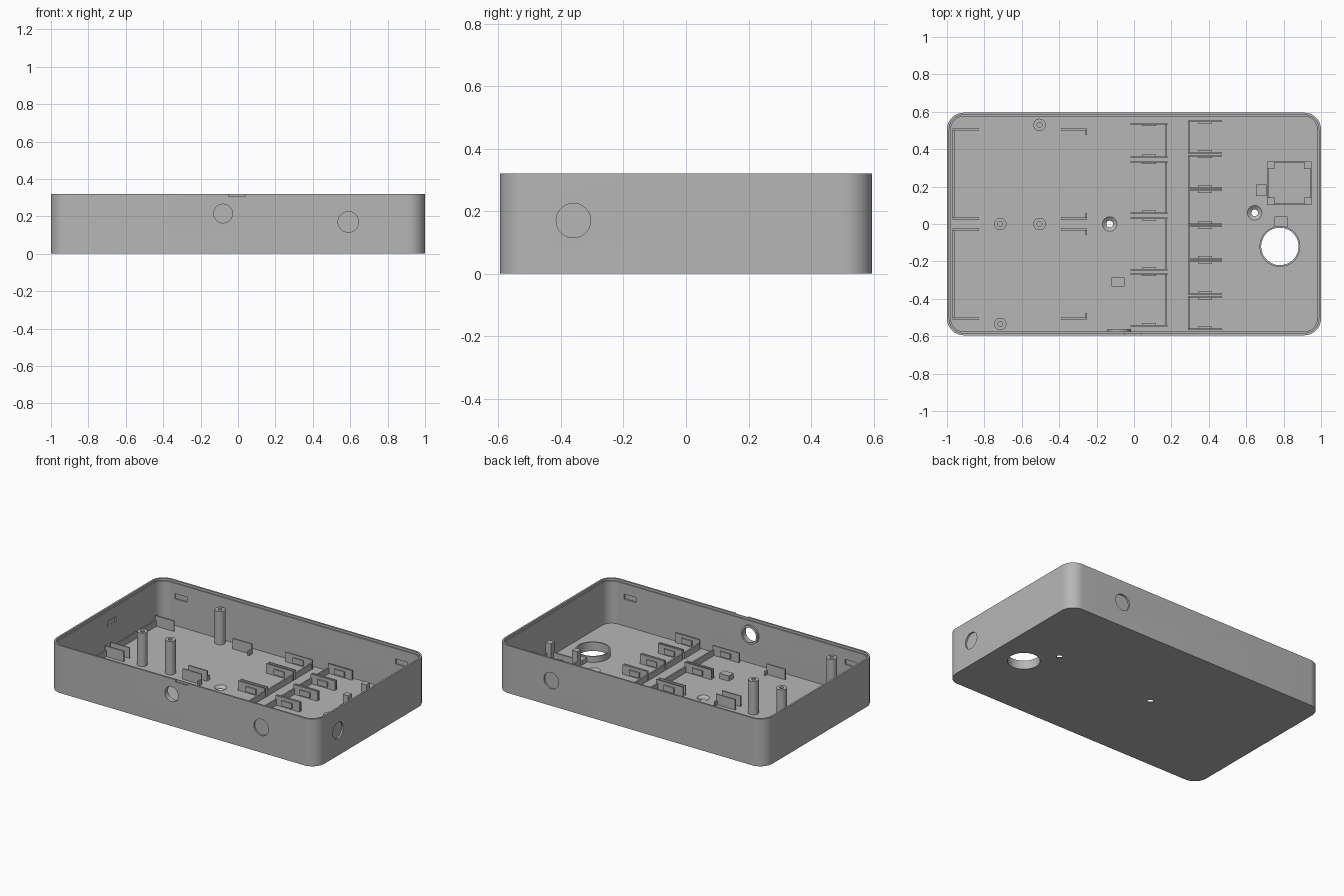
import bpy, bmesh, math
from mathutils import Matrix, Vector

if "Cube" in bpy.data.objects:
    bpy.data.objects.remove(bpy.data.objects["Cube"])

grey = bpy.data.materials.new("plain grey")
grey.diffuse_color = (0.47, 0.47, 0.47, 1)
grey.use_nodes = True
grey.node_tree.nodes["Principled BSDF"].inputs["Base Color"].default_value = grey.diffuse_color
FLOOR = 0.02


def finish(name, bm):
    bmesh.ops.recalc_face_normals(bm, faces=bm.faces[:])
    me = bpy.data.meshes.new(name)
    bm.to_mesh(me)
    bm.free()
    me.materials.append(grey)
    ob = bpy.data.objects.new(name, me)
    bpy.context.collection.objects.link(ob)
    return ob


def smooth(ob):
    bpy.ops.object.select_all(action='DESELECT')
    ob.select_set(True)
    bpy.context.view_layer.objects.active = ob
    bpy.ops.object.shade_smooth_by_angle(angle=math.radians(30))


def boxes(name, items):
    """Each item is x0, x1, y0, y1, z0, z1."""
    bm = bmesh.new()
    for x0, x1, y0, y1, z0, z1 in items:
        m = Matrix.Translation(((x0 + x1) / 2, (y0 + y1) / 2, (z0 + z1) / 2))
        m = m @ Matrix.Diagonal((x1 - x0, y1 - y0, z1 - z0, 1))
        bmesh.ops.create_cube(bm, size=1, matrix=m)
    return finish(name, bm)


def rounded(name, hx, hy, r, z0, z1):
    """Rounded rectangular block."""
    bm = bmesh.new()
    vs = []
    for k, (sx, sy) in enumerate([(1, 1), (-1, 1), (-1, -1), (1, -1)]):
        for i in range(13):
            a = math.pi / 2 * (k + i / 12)
            vs.append(bm.verts.new((sx * (hx - r) + r * math.cos(a),
                                    sy * (hy - r) + r * math.sin(a), z0)))
    f = bm.faces.new(vs)
    top = bmesh.ops.extrude_face_region(bm, geom=[f])
    bmesh.ops.translate(bm, vec=(0, 0, z1 - z0),
                        verts=[v for v in top['geom'] if isinstance(v, bmesh.types.BMVert)])
    return finish(name, bm)


def cone(name, p0, p1, r0, r1, seg=40):
    """Cylinder or cone between two points."""
    p0, p1 = Vector(p0), Vector(p1)
    d = p1 - p0
    m = Matrix.Translation((p0 + p1) / 2) @ d.to_track_quat('Z', 'Y').to_matrix().to_4x4()
    bm = bmesh.new()
    bmesh.ops.create_cone(bm, cap_ends=True, segments=seg, radius1=r0, radius2=r1,
                          depth=d.length, matrix=m)
    return finish(name, bm)


def cut(ob, cutter):
    md = ob.modifiers.new("cut", 'BOOLEAN')
    md.operation, md.solver, md.object = 'DIFFERENCE', 'EXACT', cutter
    bpy.context.view_layer.objects.active = ob
    bpy.ops.object.modifier_apply(modifier=md.name)
    bpy.data.objects.remove(cutter)


# Tray shell with a stepped rim
tray = rounded("tray", 1.0, 0.595, 0.09, 0, 0.32)
cut(tray, rounded("pocket", 0.98, 0.575, 0.07, FLOOR, 0.4))
cut(tray, rounded("rim_step", 0.988, 0.583, 0.078, 0.305, 0.4))
cut(tray, boxes("rim_notch", [(-0.05, 0.04, -0.65, -0.586, 0.305, 0.4)]))

# Through hole in the front wall and shallow round recesses
cut(tray, cone("port", (-0.08, -0.7, 0.215), (-0.08, -0.5, 0.215), 0.05, 0.05))
for p, d in (((0.59, -0.595, 0.17), (0, 1, 0)),
             ((0.59, 0.595, 0.17), (0, -1, 0)),
             ((1.0, -0.36, 0.17), (-1, 0, 0))):
    p, d = Vector(p), Vector(d)
    cut(tray, cone("recess", p - d * 0.05, p + d * 0.011, 0.055, 0.055))

# Floor openings: large round one and two countersunk screw holes
cut(tray, cone("opening", (0.78, -0.12, -0.1), (0.78, -0.12, 0.1), 0.1, 0.1, 64))
for x, y in ((-0.13, 0.0), (0.645, 0.06)):
    cut(tray, cone("screw", (x, y, -0.1), (x, y, 0.1), 0.018, 0.018))
    cut(tray, cone("sink", (x, y, 0.004), (x, y, 0.024), 0.018, 0.044))

# Latch pockets inside the walls
for x in (-0.83, 0.82):
    for s in (-1, 1):
        y = sorted((s * 0.56, s * 0.585))
        cut(tray, boxes("latch", [(x - 0.045, x + 0.045, *y, 0.2, 0.235)]))
cut(tray, boxes("latch", [(-0.99, -0.96, 0.005, 0.095, 0.2, 0.235)]))
smooth(tray)

# Raised rings around the large opening and the front port
ring = cone("opening_ring", (0.78, -0.12, 0.015), (0.78, -0.12, 0.06), 0.109, 0.109, 64)
cut(ring, cone("bore", (0.78, -0.12, -0.1), (0.78, -0.12, 0.2), 0.1, 0.1, 64))
smooth(ring)
ring = cone("port_ring", (-0.08, -0.58, 0.215), (-0.08, -0.562, 0.215), 0.063, 0.063)
cut(ring, cone("bore", (-0.08, -0.7, 0.215), (-0.08, -0.4, 0.215), 0.05, 0.05))
smooth(ring)

# Tall posts with pilot holes
for x, y in ((-0.505, 0.53), (-0.715, 0), (-0.505, 0), (-0.715, -0.535)):
    post = cone("post", (x, y, 0.015), (x, y, 0.245), 0.033, 0.033, 32)
    cut(post, cone("pilot", (x, y, 0.12), (x, y, 0.3), 0.013, 0.013, 24))
    smooth(post)

# Board holders on the left: a C bracket facing two hooked plates
T = 0.01
for hi, lo in ((0.505, 0.03), (-0.03, -0.505)):
    parts = [(-0.97, -0.96, lo, hi, 0.015, 0.06)]
    for y, s in ((hi, -1), (lo, 1)):
        y0, y1 = y - T / 2, y + T / 2
        tick = sorted((y, y + s * 0.03))
        parts += [(-0.97, -0.83, y0, y1, 0.015, 0.09),
                  (-0.39, -0.25, y0, y1, 0.015, 0.09),
                  (-0.26, -0.25, *tick, 0.015, 0.05)]
    boxes("board_holder", parts)


# Clip bays: spine, two end plates and a catch on each plate
def bay(name, hi, lo, x0, x1, spine):
    parts = [(spine - 0.005, spine + 0.005, lo, hi, 0.015, 0.06)]
    xm = (x0 + x1) / 2
    for y, s in ((hi, -1), (lo, 1)):
        catch = sorted((y, y + s * 0.013))
        parts += [(x0, x1, y - 0.004, y + 0.004, 0.015, 0.085),
                  (xm - 0.038, xm + 0.038, *catch, 0.03, 0.065)]
    boxes(name, parts)


for hi, lo in ((0.537, 0.358), (0.334, 0.058), (0.032, -0.245), (-0.266, -0.543)):
    bay("wide_bay", hi, lo, -0.02, 0.18, 0.172)
for hi, lo in ((0.55, 0.38), (0.366, 0.194), (0.18, 0.0), (-0.011, -0.185),
               (-0.198, -0.374), (-0.39, -0.562)):
    bay("narrow_bay", hi, lo, 0.29, 0.47, 0.293)

# Square holder: thin frame walls with corner posts
x0, x1, y0, y1 = 0.712, 0.95, 0.102, 0.335
boxes("square_holder_frame", [
    (x0, x0 + T, y0, y1, 0.015, 0.09), (x1 - T, x1, y0, y1, 0.015, 0.09),
    (x0, x1, y0, y0 + T, 0.015, 0.09), (x0, x1, y1 - T, y1, 0.015, 0.09)])
boxes("square_holder_posts", [
    (x, x + 0.04, y, y + 0.04, 0.015, 0.16)
    for x in (x0, x1 - 0.04) for y in (y0, y1 - 0.04)])

# Small stops on the floor
boxes("floor_stops", [(0.652, 0.708, 0.15, 0.212, 0.015, 0.05),
                      (-0.12, -0.05, -0.335, -0.285, 0.015, 0.055),
                      (0.75, 0.82, -0.015, 0.04, 0.015, 0.05)])
